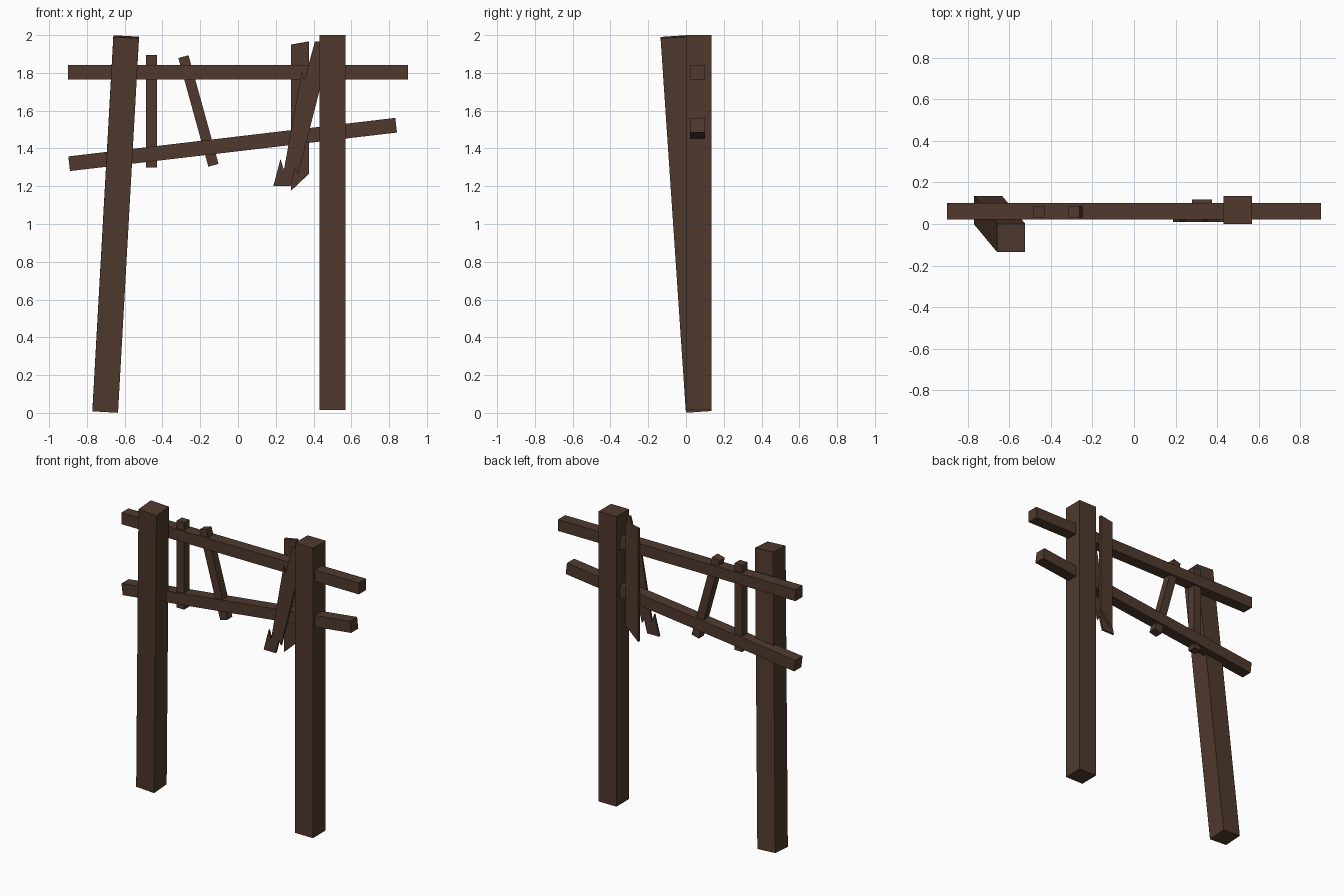
import bpy
from mathutils import Vector

if "Cube" in bpy.data.objects:
    bpy.data.objects.remove(bpy.data.objects["Cube"])

wood = bpy.data.materials.new("dark brown wood")
wood.diffuse_color = (0.080, 0.042, 0.027, 1)
wood.use_nodes = True
wood.node_tree.nodes["Principled BSDF"].inputs["Base Color"].default_value = wood.diffuse_color


def make(name, verts, faces):
    mesh = bpy.data.meshes.new(name)
    mesh.from_pydata(verts, [], faces)
    mesh.materials.append(wood)
    obj = bpy.data.objects.new(name, mesh)
    bpy.context.collection.objects.link(obj)
    return obj


def prism(name, rings):
    """Join two matching end loops into a closed solid."""
    n = len(rings[0])
    faces = [(i, (i + 1) % n, n + (i + 1) % n, n + i) for i in range(n)]
    faces += [tuple(reversed(range(n))), tuple(range(n, 2 * n))]
    return make(name, rings[0] + rings[1], faces)


def beam(name, a, b, width, depth, side=(1, 0, 0)):
    """Square-cut timber between two end centres."""
    a, b = Vector(a), Vector(b)
    d = (b - a).normalized()
    u = Vector(side)
    u = (u - d * u.dot(d)).normalized()
    v = d.cross(u)
    corners = [u * sx * width / 2 + v * sy * depth / 2
               for sx, sy in ((-1, -1), (1, -1), (1, 1), (-1, 1))]
    return prism(name, [[p + c for c in corners] for p in (a, b)])


def plank(name, outline, y0, y1):
    """Thin board from a front-view outline (counter-clockwise)."""
    return prism(name, [[Vector((x, y, z)) for x, z in outline] for y in (y1, y0)])


# Posts: the right one upright, the left one leaning
beam("right_post", (0.50, 0.068, 0.014), (0.50, 0.068, 2.0), 0.136, 0.136)
beam("left_post", (-0.703, 0.067, 0.009), (-0.592, -0.067, 1.991), 0.136, 0.136)

# Rails: the upper one level, the lower one sloping
Z = (0, 0, 1)
beam("upper_rail", (-0.90, 0.061, 1.803), (0.90, 0.061, 1.803), 0.078, 0.078, Z)
beam("lower_rail", (-0.894, 0.061, 1.319), (0.837, 0.061, 1.523), 0.078, 0.078, Z)

# Slats
beam("straight_slat", (-0.458, 0.059, 1.30), (-0.458, 0.059, 1.895), 0.056, 0.056)
beam("slanted_slat", (-0.130, 0.059, 1.311), (-0.289, 0.059, 1.886), 0.056, 0.056)

# Broken planks behind and in front of the rails
plank("back_plank", [(0.28, 1.175), (0.375, 1.265), (0.375, 1.967), (0.28, 1.95)],
      0.099, 0.119)
plank("front_plank", [
    (0.187, 1.20), (0.278, 1.20), (0.303, 1.295), (0.318, 1.262),
    (0.430, 1.70), (0.490, 1.965), (0.407, 1.965), (0.352, 1.765),
    (0.337, 1.807), (0.243, 1.285), (0.225, 1.345)], 0.010, 0.024)
